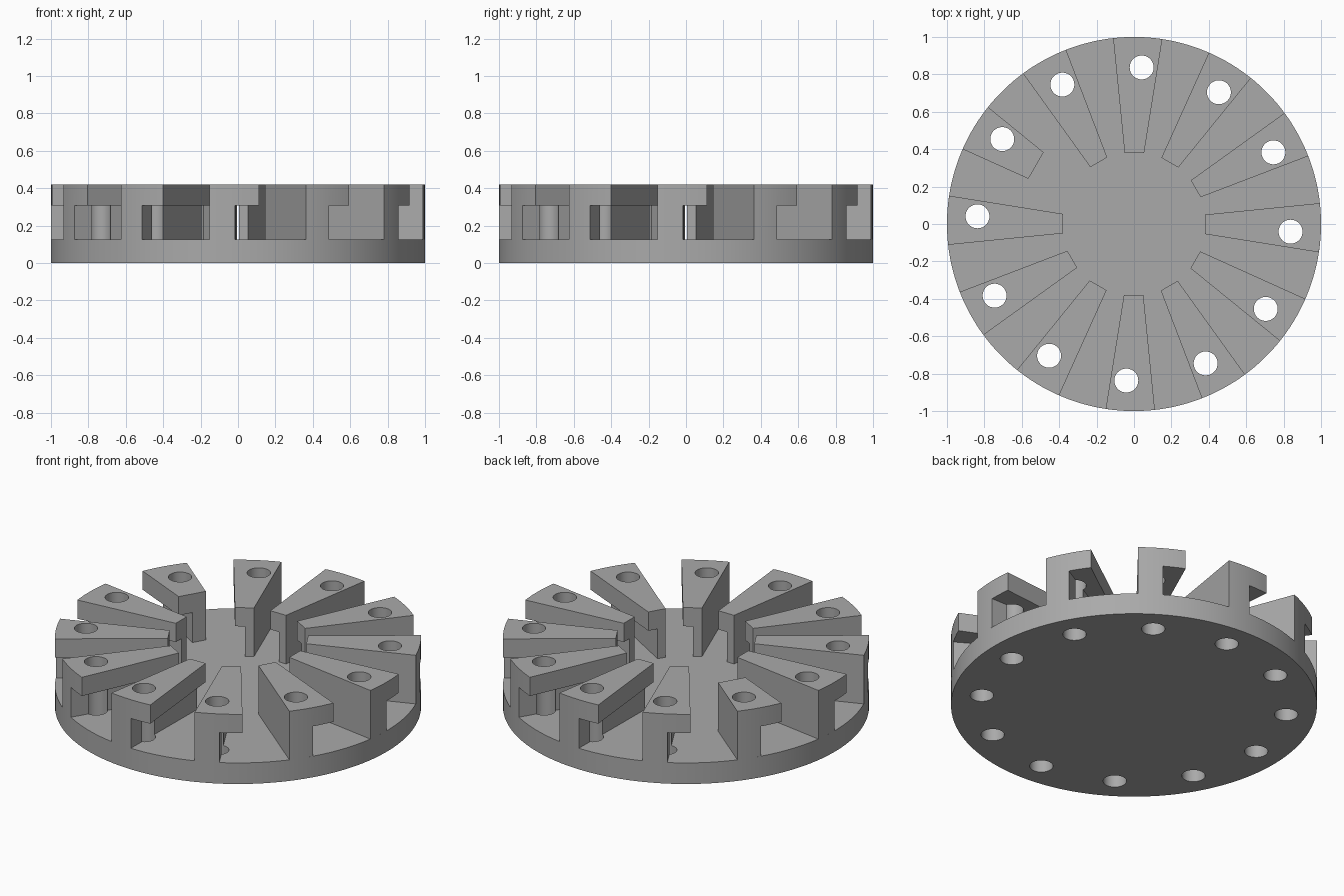
import bpy, bmesh, math
from mathutils import Matrix

if "Cube" in bpy.data.objects:
    bpy.data.objects.remove(bpy.data.objects["Cube"])

COUNT = 12
FLOOR, LEDGE, TOP = 0.127, 0.307, 0.42
HOLE_X, HOLE_Y, HOLE_R = 0.041, 0.837, 0.064

grey = bpy.data.materials.new("plain grey")
grey.diffuse_color = (0.40, 0.40, 0.40, 1)
grey.use_nodes = True
grey.node_tree.nodes["Principled BSDF"].inputs["Base Color"].default_value = grey.diffuse_color


def make(name, bm):
    bmesh.ops.recalc_face_normals(bm, faces=bm.faces)
    mesh = bpy.data.meshes.new(name)
    bm.to_mesh(mesh)
    bm.free()
    mesh.materials.append(grey)
    obj = bpy.data.objects.new(name, mesh)
    bpy.context.collection.objects.link(obj)
    return obj


def prism(name, outline, z0, z1):
    bm = bmesh.new()
    face = bm.faces.new([bm.verts.new((x, y, z0)) for x, y in outline])
    out = bmesh.ops.extrude_face_region(bm, geom=[face])
    verts = [v for v in out["geom"] if isinstance(v, bmesh.types.BMVert)]
    bmesh.ops.translate(bm, verts=verts, vec=(0, 0, z1 - z0))
    return make(name, bm)


def drills(name, count):
    bm = bmesh.new()
    for i in range(count):
        turn = Matrix.Rotation(i * math.tau / COUNT, 4, 'Z')
        bmesh.ops.create_cone(bm, cap_ends=True, segments=40, radius1=HOLE_R, radius2=HOLE_R,
                              depth=2, matrix=turn @ Matrix.Translation((HOLE_X, HOLE_Y, 0)))
    return make(name, bm)


def carve(obj, cutters):
    for c in cutters:
        mod = obj.modifiers.new("cut", 'BOOLEAN')
        mod.operation, mod.solver, mod.object = 'DIFFERENCE', 'EXACT', c
    bpy.context.view_layer.update()
    done = bpy.data.meshes.new_from_object(obj.evaluated_get(bpy.context.evaluated_depsgraph_get()))
    obj.modifiers.clear()
    obj.data = done


def smooth(obj):
    bpy.ops.object.select_all(action='DESELECT')
    obj.select_set(True)
    bpy.context.view_layer.objects.active = obj
    bpy.ops.object.shade_smooth_by_angle(angle=math.radians(30))


def wedge_outline(inner_y):
    # Flared sides closed by an arc on the rim
    t = (inner_y - 0.38) / 0.61
    arc = [math.radians(81.3 + 15.1 * i / 8) for i in range(9)]
    return ([(-0.05 - 0.061 * t, inner_y), (0.054 + 0.096 * t, inner_y)]
            + [(math.cos(a), math.sin(a)) for a in arc])


# Base disc with a ring of through holes
rim = [(math.cos(i * math.tau / 180), math.sin(i * math.tau / 180)) for i in range(180)]
base = prism("base_disc", rim, 0, FLOOR)
ring = drills("hole_ring_cutter", COUNT)
carve(base, [ring])
smooth(base)

# Cutters shared by the wedges: the undercut on one side and the bolt hole
undercut = prism("undercut_cutter", [(0.002, 0.1), (0.018, 1.2), (-0.5, 1.2), (-0.5, 0.1)], 0.05, LEDGE)
drill = drills("hole_cutter", 1)

# Wedge jaws, one of them shortened
long_jaw = prism("jaw_0", wedge_outline(0.38), FLOOR, TOP)
short_jaw = prism("short_jaw", wedge_outline(0.61), FLOOR, TOP)
for jaw in (long_jaw, short_jaw):
    carve(jaw, [undercut, drill])
    smooth(jaw)
short_jaw.rotation_euler.z = math.radians(60)
for i in range(1, COUNT):
    if i != 2:
        jaw = bpy.data.objects.new(f"jaw_{i}", long_jaw.data)
        jaw.rotation_euler.z = i * math.tau / COUNT
        bpy.context.collection.objects.link(jaw)

for cutter in (ring, undercut, drill):
    bpy.data.objects.remove(cutter)
